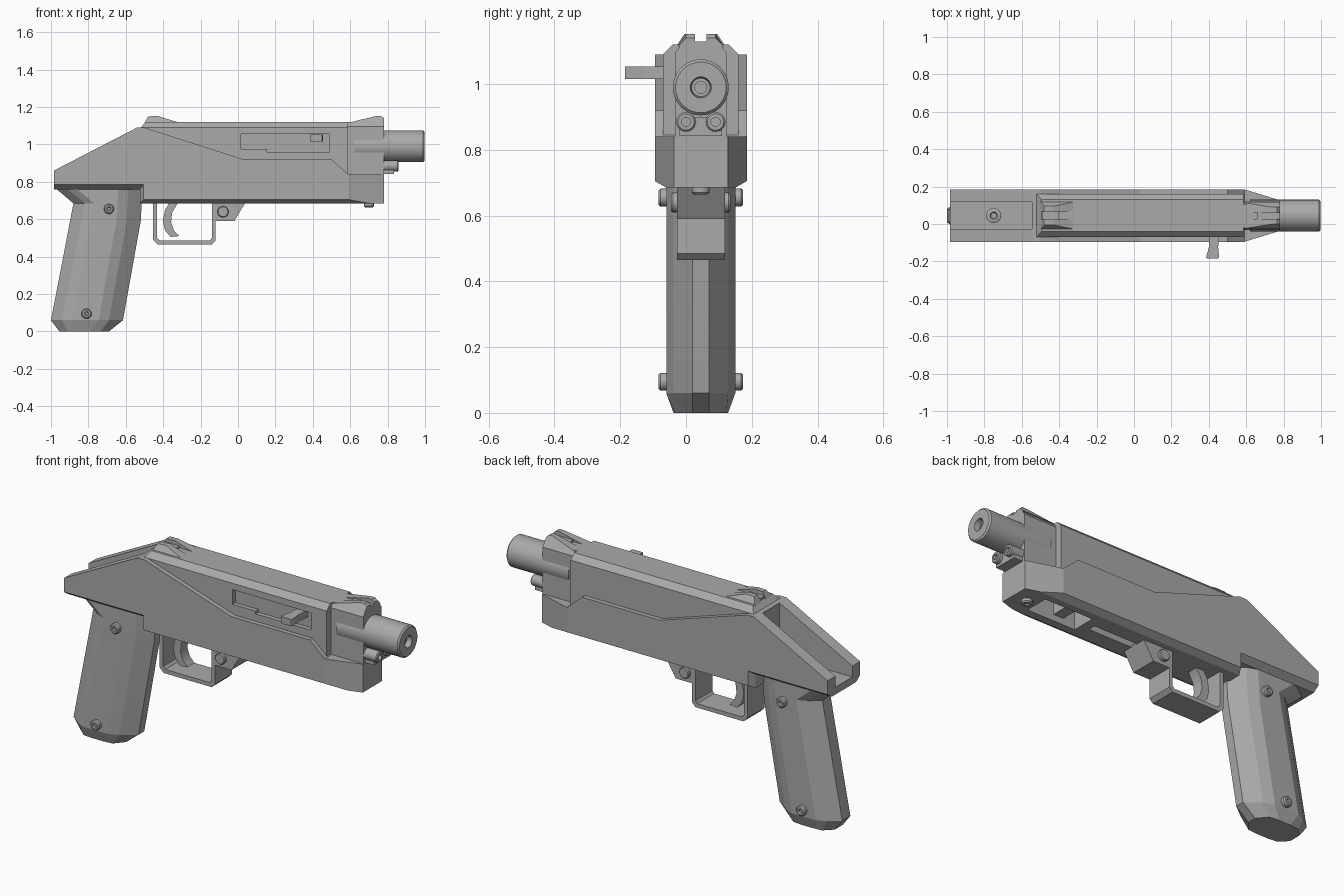
import bpy, bmesh, math
from mathutils import Vector, Matrix

if "Cube" in bpy.data.objects:
    bpy.data.objects.remove(bpy.data.objects["Cube"])

MID = 0.045  # sideways offset of the body, balancing the bolt handle

mat = bpy.data.materials.new("gunmetal_grey")
mat.use_nodes = True
GREY = (0.4, 0.4, 0.4, 1)
mat.diffuse_color = GREY
mat.node_tree.nodes["Principled BSDF"].inputs["Base Color"].default_value = GREY


def finish(name, bm, smooth=0):
    bmesh.ops.recalc_face_normals(bm, faces=bm.faces)
    mesh = bpy.data.meshes.new(name)
    bm.to_mesh(mesh)
    bm.free()
    mesh.materials.append(mat)
    ob = bpy.data.objects.new(name, mesh)
    ob.location.y = MID
    bpy.context.collection.objects.link(ob)
    if smooth:
        bpy.ops.object.select_all(action='DESELECT')
        ob.select_set(True)
        bpy.context.view_layer.objects.active = ob
        bpy.ops.object.shade_smooth_by_angle(angle=math.radians(smooth))
    return ob


def loft(rings):
    """Skin closed rings of equal length and cap both ends."""
    bm = bmesh.new()
    loops = [[bm.verts.new(p) for p in ring] for ring in rings]
    n = len(loops[0])
    for a, b in zip(loops, loops[1:]):
        for i in range(n):
            bm.faces.new((a[i], a[(i + 1) % n], b[(i + 1) % n], b[i]))
    bm.faces.new(loops[0])
    bm.faces.new(loops[-1])
    return bm


def side_ring(profile, y):
    return [(x, y, z) for x, z in profile]


def plate(name, profile, y0, y1, smooth=0):
    """Extrude an x-z profile sideways."""
    return finish(name, loft([side_ring(profile, y0), side_ring(profile, y1)]), smooth)


def box(name, x0, x1, y0, y1, z0, z1):
    return plate(name, [(x0, z0), (x1, z0), (x1, z1), (x0, z1)], y0, y1)


def bar(name, section, x0, x1):
    """Extrude a y-z section lengthwise."""
    return finish(name, loft([[(x, y, z) for y, z in section] for x in (x0, x1)]))


def lathe(name, steps, centre, axis, sides=32):
    """Turn (distance, radius) steps around an axis."""
    turn = Vector((0, 0, 1)).rotation_difference(Vector(axis)).to_matrix()
    rings = []
    for d, r in steps:
        angles = [math.tau * i / sides for i in range(sides)]
        rings.append([Vector(centre) + turn @ Vector((r * math.cos(a), r * math.sin(a), d))
                      for a in angles])
    return finish(name, loft(rings), 35)


def cut(target, *cutters):
    for c in cutters:
        c.hide_render = True
        mod = target.modifiers.new("cut", 'BOOLEAN')
        mod.operation, mod.object, mod.solver = 'DIFFERENCE', c, 'EXACT'
        bpy.context.view_layer.objects.active = target
        bpy.ops.object.modifier_apply(modifier=mod.name)
        bpy.data.objects.remove(c)


# Frame: long shell with chamfered underside and tapered nose
upper = [(-.985, .86), (-.54, 1.09), (-.5, 1.09), (.03, .92), (.5, .92), (.59, .84), (.78, .84)]
outer = upper + [(.78, .705), (-.505, .705), (-.505, .785), (-.985, .785)]
inner = upper + [(.78, .685), (-.525, .685), (-.525, .76), (-.985, .76)]
bm = loft([side_ring(outer, -.14), side_ring(inner, -.105),
           side_ring(inner, .105), side_ring(outer, .14)])
for s in (-1, 1):
    out = bmesh.ops.bisect_plane(bm, geom=bm.verts[:] + bm.edges[:] + bm.faces[:],
                                 plane_co=(.59, s * .14, 0), plane_no=(.058, s * .19, 0),
                                 clear_outer=True)
    rim = [e for e in out["geom_cut"] if isinstance(e, bmesh.types.BMEdge)]
    bmesh.ops.edgenet_fill(bm, edges=rim)
frame = finish("frame", bm)
cut(frame,
    box("rear_channel_cutter", -1.1, -.545, -.073, .073, .8, 1.3),
    box("front_pocket_cutter", .35, .64, -.065, .065, .6, .79),
    box("trigger_slot_cutter", -.1, .3, -.02, .02, .6, .72))

# Receiver with recessed ejection port
receiver = bar("receiver", [(-.115, .82), (-.115, 1.09), (-.085, 1.12),
                            (.085, 1.12), (.115, 1.09), (.115, .82)], -.52, .585)
rear_wedge = plate("rear_wedge_cutter", [(-.6, 1.09), (-.52, 1.09), (-.49, 1.125), (-.6, 1.125)], -.2, .2)
port = plate("port_cutter", [(.015, .975), (.155, .975), (.155, .96), (.49, .96),
                             (.49, 1.055), (.015, 1.055)], -.2, -.09)
cut(receiver, rear_wedge, port)
box("bolt", .02, .485, -.095, -.085, 1.035, 1.05)
front_block = bar("front_block", [(-.078, .83), (-.078, 1.095), (-.06, 1.12),
                                  (.06, 1.12), (.078, 1.095), (.078, .83)], .58, .78)

# Bolt handle: short lever flaring at its tip
lever = [(.4, -.08), (.4, -.17), (.385, -.225), (.395, -.23), (.45, -.23),
         (.455, -.22), (.45, -.17), (.455, -.08)]
finish("bolt_handle", loft([[(x, y, z) for x, y in lever] for z in (1.015, 1.053)]))

# Barrel with bore, and the two rods beneath it
lathe("barrel", [(0, .085), (.37, .085), (.378, .077), (.378, .032), (.35, .028),
                 (.35, .018), (.28, .018)], (.62, 0, .99), (1, 0, 0), 48)
box("rod_mount", .77, .835, -.065, .065, .842, .9)
for s in (-1, 1):
    lathe("guide_rod", [(0, .03), (.078, .03), (.083, .025), (.083, .014), (.06, .014)],
          (.775, s * .045, .885), (1, 0, 0), 24)

# Sights: pairs of ramps with a notch between
rear_ramp = [(-.5, 1.115), (-.48, 1.15), (-.43, 1.152), (-.31, 1.115)]
front_ramp = [(.585, 1.115), (.74, 1.152), (.765, 1.152), (.78, 1.14), (.78, 1.115)]
for s in (-1, 1):
    for name, ramp, foot, top, gap in (("rear_sight", rear_ramp, .075, .05, .022),
                                       ("front_sight", front_ramp, .07, .045, .017)):
        rings = [side_ring(ramp, s * gap),
                 [(x, s * (top if z > 1.13 else foot), z) for x, z in ramp]]
        finish(name, loft(rings))
box("rear_sight_blade", -.49, -.4, -.03, .03, 1.11, 1.13)
box("front_sight_bed", .66, .78, -.03, .03, 1.11, 1.13)

# Trigger guard as one open strip with its front housing
plate("trigger_guard", [(-.455, .69), (-.455, .49), (-.43, .465), (-.14, .465), (-.12, .485),
                        (-.12, .59), (-.02, .59), (.04, .69), (-.14, .69), (-.14, .5),
                        (-.15, .487), (-.42, .487), (-.432, .5), (-.432, .69)], -.073, .073)
plate("trigger", [(-.36, .7), (-.39, .65), (-.402, .59), (-.39, .54), (-.36, .505), (-.315, .51),
                  (-.343, .54), (-.358, .585), (-.352, .635), (-.32, .69), (-.31, .7)],
      -.03, .03, 40)
lathe("guard_pin", [(0, .026), (.005, .03), (.175, .03), (.18, .026)], (-.08, -.09, .64), (0, 1, 0), 20)

# Grip: raked, faceted handle


def grip_ring(back, front, z, wide=.105, edge=.083):
    half = [(back, .035), (back + .06, edge), (back + .11, wide),
            (front - .13, wide), (front - .075, edge), (front, .025)]
    return [(x, y, z) for x, y in half] + [(x, -y, z) for x, y in reversed(half)]


bottom = [(max(-.955, min(-.69, x)), y, z) for x, y, z in grip_ring(-.97, -.66, 0, .083, .078)]
finish("grip", loft([bottom, grip_ring(-1, -.615, .06), grip_ring(-.898, -.52, .59),
                     grip_ring(-.88, -.515, .685)]), 12)
finish("grip_collar", loft([grip_ring(-.88, -.515, .685), grip_ring(-.975, -.51, .765)]))

# Screws on both grip sides, the channel floor and the nose underside


def screw(name, centre, axis):
    lathe(name, [(0, .027), (.02, .027), (.026, .021), (.026, .012), (.018, .008)], centre, axis, 20)


for s in (-1, 1):
    for x, z in ((-.69, .655), (-.81, .095)):
        screw("grip_screw", (x, s * .103, z), (0, s, 0))
lathe("channel_screw", [(0, .04), (.018, .04), (.022, .034), (.022, .02), (.014, .015)],
      (-.75, 0, .798), (0, 0, 1), 20)
screw("nose_screw", (.7, 0, .69), (0, 0, -1))
box("pocket_block", .42, .48, -.066, .066, .72, .795)
